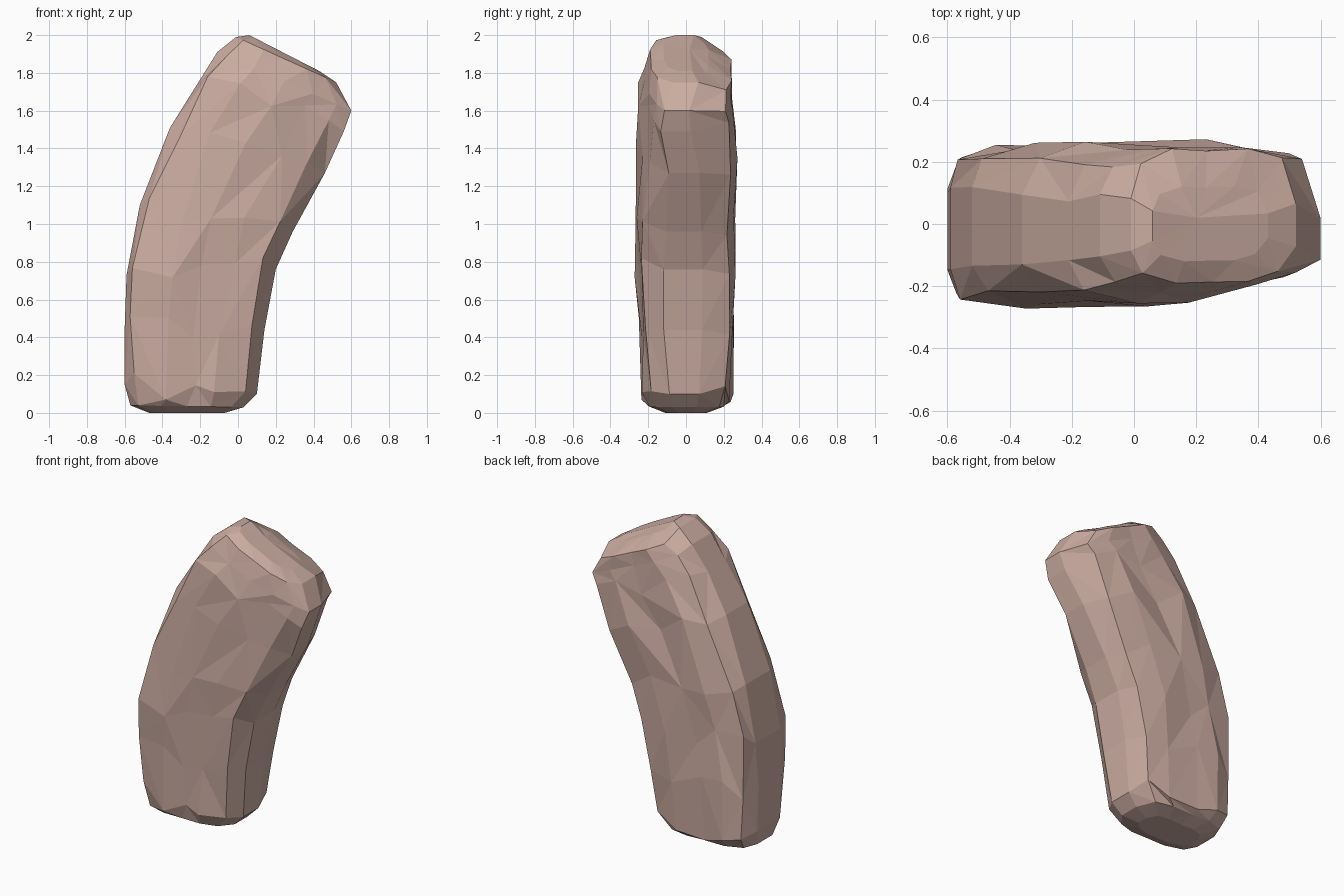
import bpy, bmesh, random
from mathutils import Vector

if "Cube" in bpy.data.objects:
    bpy.data.objects.remove(bpy.data.objects["Cube"])

random.seed(5)

stone = bpy.data.materials.new("dusty_pink_stone")
stone.diffuse_color = (0.60, 0.415, 0.36, 1)
stone.use_nodes = True
stone.node_tree.nodes["Principled BSDF"].inputs["Base Color"].default_value = stone.diffuse_color

# Slanted sections: left x, left z, right x, right z, front depth, back depth, squareness
rings = [
    (-0.47, 0.00, -0.07, 0.00, 0.11, 0.11, 0),
    (-0.57, 0.04, 0.03, 0.03, 0.20, 0.20, 0),
    (-0.60, 0.15, 0.10, 0.10, 0.23, 0.24, .3),
    (-0.60, 0.45, 0.14, 0.44, 0.245, 0.245, .55),
    (-0.59, 0.73, 0.20, 0.76, 0.26, 0.25, .55),
    (-0.52, 1.10, 0.29, 0.96, 0.26, 0.255, .3),
    (-0.36, 1.51, 0.46, 1.27, 0.26, 0.26, 0),
    (-0.21, 1.75, 0.56, 1.49, 0.245, 0.25, 0),
    (-0.11, 1.91, 0.60, 1.60, 0.235, 0.24, 0),
    (-0.01, 1.99, 0.52, 1.75, 0.19, 0.235, 0),
    (0.06, 2.00, 0.43, 1.81, 0.12, 0.12, 0),
]
# Worn rectangular section: across, depth
profile = [(-1, -.45), (-.86, -.83), (-.45, -1), (0, -.98), (.42, -.97),
           (.78, -.80), (1, -.38), (1, .28), (.83, .88), (.42, 1),
           (-.08, .97), (-.5, 1), (-.88, .8), (-1, .35)]


def squared(u, v, w):
    """Sharpen the section corners by weight w."""
    if abs(u) == 1:
        return u, v * (1 + .6 * w)
    if abs(u) > .7:
        su, sv = (1 if u > 0 else -1), (1 if v > 0 else -1)
        return u + (su * .93 - u) * w, v + (sv * .93 - v) * w
    return u, v


bm = bmesh.new()
loops = []
for i, (lx, lz, rx, rz, yf, yb, blocky) in enumerate(rings):
    loop = []
    a, b = Vector((lx, 0, lz)), Vector((rx, 0, rz))
    for u0, v0 in profile:
        u, v = squared(u0, v0, blocky)
        edge = abs(u) == 1
        p = a.lerp(b, (u + 1) / 2)
        p.y = v * (yf if v < 0 else yb)
        # the upper front right shoulder is chipped back, the tip leans forward
        if v < 0 and .3 < u < 1 and 6 <= i <= 8:
            p.y *= 0.88
        if u == 1 and i in (7, 8):
            p.y -= 0.035
        # the crown slopes down to the back and is ridged in front
        if i == 9 and v > .5:
            p.z -= 0.06
            p.y *= 1.03
        if i == 8 and v > .5:
            p.z -= 0.03
        if i == 10 and v > .5:
            p.z -= 0.03
        # chisel marks: wander along the broad faces, keep the outline
        if 1 < i < 9:
            p.y += random.uniform(-.016, .014) * (1 if v > 0 else -1)
            if not edge and i < 8:
                p.x += random.uniform(-.03, .03) * (1 if abs(u0) < .7 else .5)
                p.z += random.uniform(-.07, .07)
        p.z = max(p.z, 0)
        loop.append(bm.verts.new(p))
    loops.append(loop)

# Skin the sections with irregular triangles
n = len(profile)
for lo, hi in zip(loops, loops[1:]):
    for k in range(n):
        a, b, c, d = lo[k], lo[(k + 1) % n], hi[(k + 1) % n], hi[k]
        if random.random() < .5:
            bm.faces.new((a, b, c)); bm.faces.new((a, c, d))
        else:
            bm.faces.new((a, b, d)); bm.faces.new((b, c, d))

# Base and slightly raised crown
bm.faces.new(loops[0][::-1])
crown = bm.verts.new((0.20, 0.02, 1.925))
for k in range(n):
    bm.faces.new((loops[-1][k], loops[-1][(k + 1) % n], crown))
bmesh.ops.recalc_face_normals(bm, faces=bm.faces)

mesh = bpy.data.meshes.new("standing_rock")
bm.to_mesh(mesh)
bm.free()
mesh.materials.append(stone)
rock = bpy.data.objects.new("standing_rock", mesh)
bpy.context.collection.objects.link(rock)
